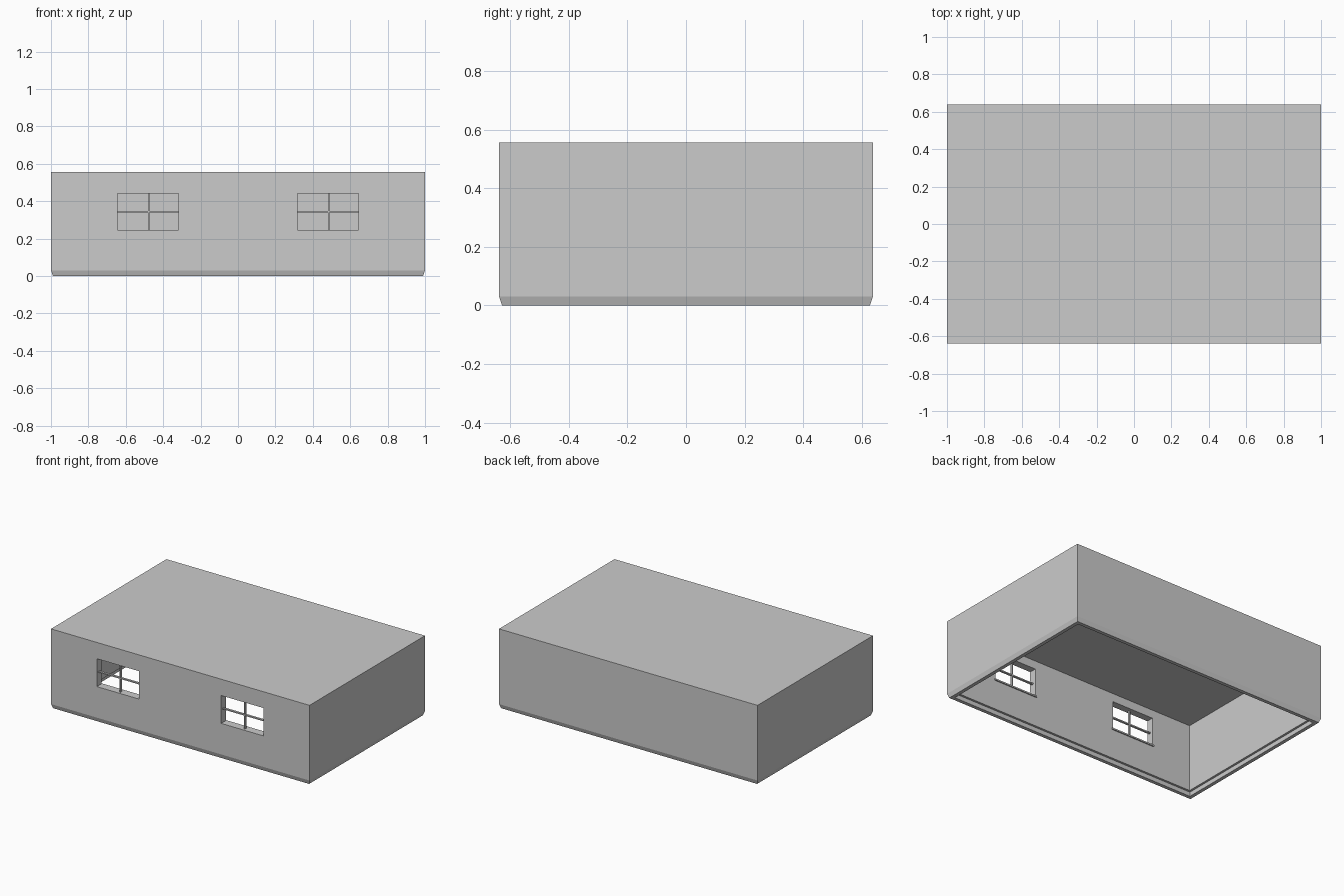
import bpy, bmesh

if "Cube" in bpy.data.objects:
    bpy.data.objects.remove(bpy.data.objects["Cube"])

HX, HY, TOP = 1.0, 0.638, 0.556
WALL = 0.05


def add_box(name, lo, hi):
    bm = bmesh.new()
    bmesh.ops.create_cube(bm, size=1)
    for v in bm.verts:
        v.co = [(lo[i] + hi[i]) / 2 + v.co[i] * (hi[i] - lo[i]) for i in range(3)]
    return to_object(name, bm)


def to_object(name, bm):
    bmesh.ops.recalc_face_normals(bm, faces=bm.faces)
    me = bpy.data.meshes.new(name)
    bm.to_mesh(me)
    bm.free()
    ob = bpy.data.objects.new(name, me)
    bpy.context.collection.objects.link(ob)
    return ob


# Room shell: rectangular rings (inset, z) from the roof, down outside, under the rim, up inside
profile = [(0, TOP), (0, 0.03), (0.01, 0), (0.035, 0), (0.035, 0.03), (WALL, 0.03), (WALL, 0.50)]
bm = bmesh.new()
rings = []
for inset, z in profile:
    x, y = HX - inset, HY - inset
    rings.append([bm.verts.new(c) for c in ((-x, -y, z), (x, -y, z), (x, y, z), (-x, y, z))])
for a, b in zip(rings, rings[1:]):
    for i in range(4):
        j = (i + 1) % 4
        bm.faces.new((a[i], a[j], b[j], b[i]))
bm.faces.new(rings[0])
bm.faces.new(rings[-1])
shell = to_object("room_shell", bm)

# Two window openings in the front wall with crossed glazing bars
Z0, Z1, HALF = 0.247, 0.442, 0.163
BAR = 0.004
for side, cx in (("left", -0.482), ("right", 0.48)):
    cutter = add_box(side + "_window_cutter", (cx - HALF, -HY - 0.1, Z0), (cx + HALF, -HY + 0.1, Z1))
    cutter.hide_render = True
    cutter.hide_viewport = True
    cutter.display_type = 'WIRE'
    cut = shell.modifiers.new(side + "_window", 'BOOLEAN')
    cut.operation = 'DIFFERENCE'
    cut.solver = 'EXACT'
    cut.object = cutter
    y0, y1 = -HY + 0.015, -HY + 0.03
    mx, mz = cx + 0.006, (Z0 + Z1) / 2
    add_box(side + "_window_upright_bar", (mx - BAR, y0, Z0), (mx + BAR, y1, Z1))
    add_box(side + "_window_cross_bar", (cx - HALF, y0, mz - BAR), (cx + HALF, y1, mz + BAR))
    # Inner sill
    add_box(side + "_window_sill", (cx - HALF - 0.008, -HY + WALL - 0.002, Z0 - 0.01),
            (cx + HALF + 0.008, -HY + WALL + 0.008, Z0))
